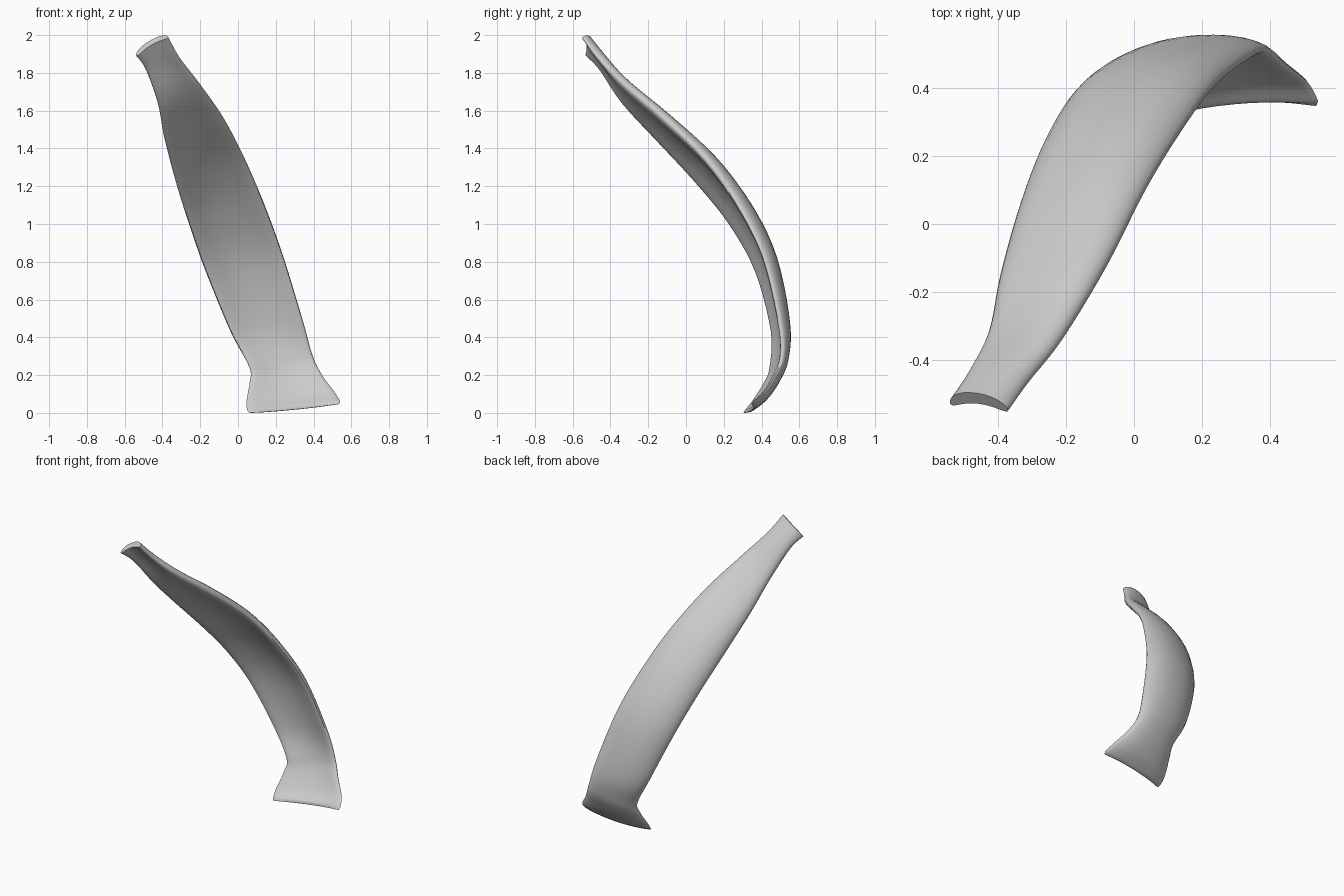
import bpy, bmesh, math
from mathutils import Vector

if "Cube" in bpy.data.objects:
    bpy.data.objects.remove(bpy.data.objects["Cube"])

# Stations along the blade: left edge, right edge, outward bulge, thickness
STATIONS = [
    ((-.54, -.525, 1.90), (-.37, -.545, 2.00), .050, .040),
    ((-.49, -.45, 1.83), (-.31, -.46, 1.89), .046, .048),
    ((-.425, -.325, 1.65), (-.21, -.33, 1.76), .046, .060),
    ((-.39, -.155, 1.465), (-.08, -.115, 1.575), .062, .070),
    ((-.33, .055, 1.235), (.035, .11, 1.355), .086, .074),
    ((-.26, .235, 1.01), (.14, .28, 1.11), .096, .072),
    ((-.17, .375, .755), (.24, .415, .835), .090, .066),
    ((-.04, .457, .44), (.345, .497, .49), .073, .056),
    ((.06, .45, .25), (.395, .51, .31), .055, .048),
    ((.062, .42, .17), (.45, .465, .20), .055, .042),
    ((.045, .355, .07), (.51, .415, .12), .052, .036),
    ((.05, .315, .02), (.54, .36, .07), .042, .028),
    ((.06, .305, .008), (.535, .347, .055), .036, .008),
]
ROWS = [tuple(a) + tuple(b) + (h, t) for a, b, h, t in STATIONS]
STEPS, HALF = 5, 16


def smooth(i, u):
    """Catmull-Rom value of every station column between rows i and i+1."""
    n = len(ROWS) - 1
    p = [ROWS[max(0, min(n, k))] for k in (i - 1, i, i + 1, i + 2)]
    return [.5 * (2 * b + (c - a) * u + (2 * a - 5 * b + 4 * c - d) * u * u
                  + (3 * b - a - 3 * c + d) * u ** 3) for a, b, c, d in zip(*p)]


# The short rounded tip is joined linearly so that it cannot overshoot
path = [smooth(i, k / STEPS) for i in range(len(ROWS) - 2) for k in range(STEPS)]
path += [list(ROWS[-2]), list(ROWS[-1])]
mids = [(Vector(r[:3]) + Vector(r[3:6])) / 2 for r in path]

# Curved blade: crescent cross-sections lofted down the path
bm = bmesh.new()
rings = []
for j, r in enumerate(path):
    left, right, bulge, thick = Vector(r[:3]), Vector(r[3:6]), r[6], r[7]
    chord = right - left
    tangent = mids[min(j + 1, len(mids) - 2)] - mids[max(min(j, len(mids) - 2) - 1, 0)]
    normal = tangent.cross(chord).normalized()
    if normal.y < 0:
        normal.negate()
    if normal.z < 0:                      # keep the foot edge nearly level
        normal.z *= .2
        normal.normalize()
    ring = []
    for k in range(2 * HALF):
        a = math.pi * k / HALF
        s = -math.cos(a)
        side = 1 if k <= HALF else -1
        off = (bulge - thick / 2) * (1 - abs(s) ** 2.2)
        off += side * thick / 2 * math.sqrt(max(0, 1 - s ** 6))
        ring.append(bm.verts.new(mids[j] + chord * s / 2 + normal * off))
    rings.append(ring)
for a, b in zip(rings, rings[1:]):
    for k in range(2 * HALF):
        n = (k + 1) % (2 * HALF)
        bm.faces.new((a[k], a[n], b[n], b[k]))

# End caps, stitched across the thickness
for ring in (rings[0], rings[-1]):
    for k in range(HALF):
        quad = [ring[k], ring[k + 1], ring[-k - 1], ring[-k % (2 * HALF)]]
        bm.faces.new(list(dict.fromkeys(quad)))
bmesh.ops.recalc_face_normals(bm, faces=bm.faces)

# Rest the lowest point on the ground
low = min(v.co.z for v in bm.verts)
bmesh.ops.translate(bm, verts=bm.verts, vec=(0, 0, -low))

mesh = bpy.data.meshes.new("curved_blade")
bm.to_mesh(mesh)
bm.free()
blade = bpy.data.objects.new("curved_blade", mesh)
bpy.context.collection.objects.link(blade)
bpy.context.view_layer.objects.active = blade
blade.select_set(True)
bpy.ops.object.shade_smooth_by_angle(angle=math.radians(50))
